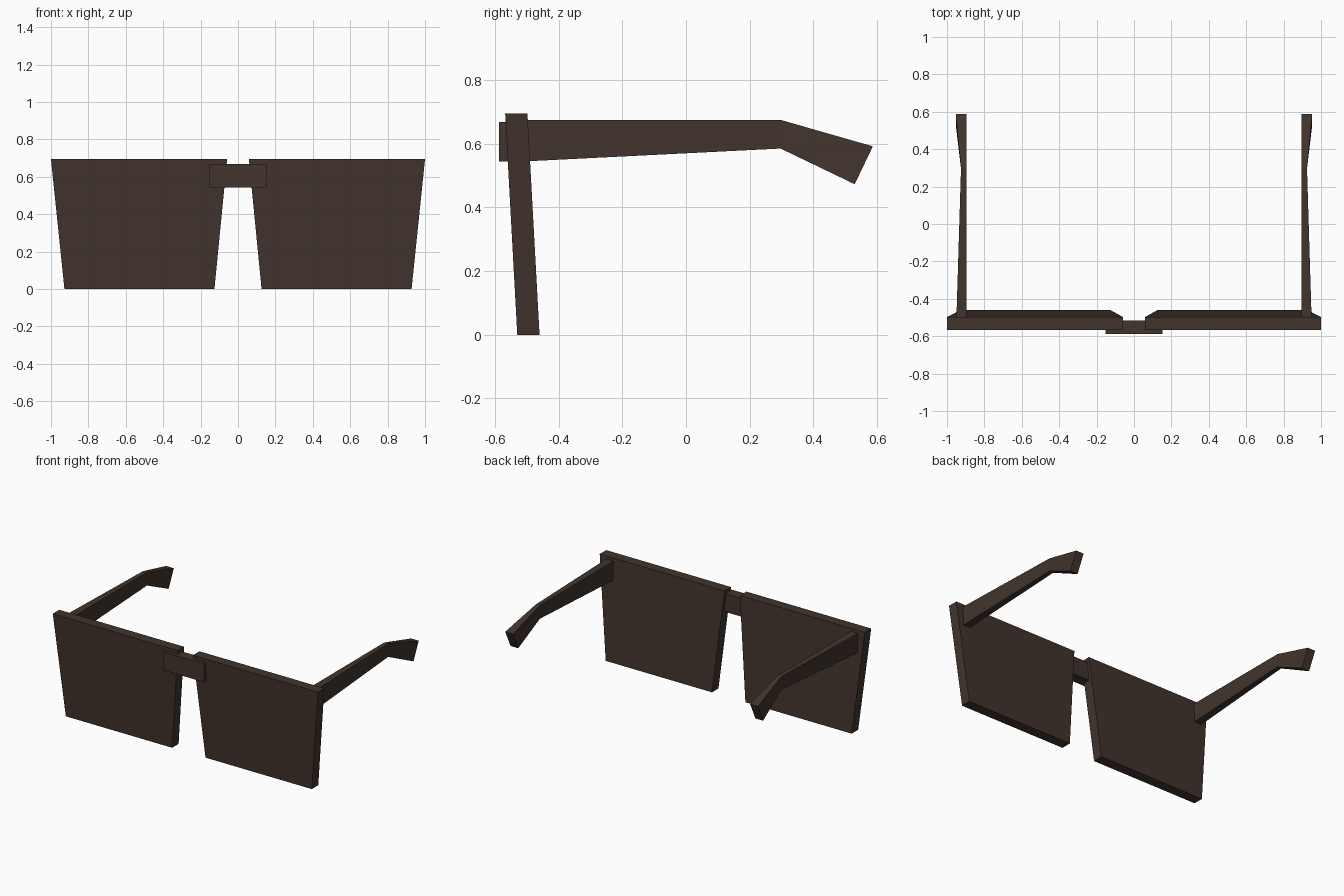
import bpy, bmesh

if "Cube" in bpy.data.objects:
    bpy.data.objects.remove(bpy.data.objects["Cube"])

brown = bpy.data.materials.new("dark brown")
brown.diffuse_color = (0.054, 0.034, 0.026, 1)
brown.use_nodes = True
brown.node_tree.nodes["Principled BSDF"].inputs["Base Color"].default_value = brown.diffuse_color


def loft(name, rings):
    """Solid through four-cornered rings, capped at both ends."""
    bm = bmesh.new()
    loops = [[bm.verts.new(p) for p in ring] for ring in rings]
    for a, b in zip(loops, loops[1:]):
        for i in range(4):
            j = (i + 1) % 4
            bm.faces.new((a[i], a[j], b[j], b[i]))
    bm.faces.new(loops[0])
    bm.faces.new(loops[-1])
    bmesh.ops.recalc_face_normals(bm, faces=bm.faces)
    mesh = bpy.data.meshes.new(name)
    bm.to_mesh(mesh)
    bm.free()
    mesh.materials.append(brown)
    ob = bpy.data.objects.new(name, mesh)
    bpy.context.collection.objects.link(ob)
    return ob


def slab(x0, x1, y0, y1, z):
    return [(x0, y0, z), (x1, y0, z), (x1, y1, z), (x0, y1, z)]


def section(inner, outer, y_top, z_top, y_low, z_low):
    return [(inner, y_top, z_top), (outer, y_top, z_top),
            (outer, y_low, z_low), (inner, y_low, z_low)]


# Tapered lenses, leaning forward at the top
lens = loft("lens", [slab(0.126, 0.928, -0.53, -0.46, 0.0),
                     slab(0.058, 1.0, -0.568, -0.498, 0.695)])

# Temple arms with bent ear ends
arm = loft("temple_arm", [
    section(0.895, 0.95, -0.52, 0.675, -0.52, 0.544),
    section(0.895, 0.925, 0.297, 0.675, 0.297, 0.585),
    section(0.895, 0.953, 0.587, 0.592, 0.53, 0.473)])

# Both sides mirrored across x = 0
for ob in (lens, arm):
    ob.modifiers.new("mirror", 'MIRROR')

# Bridge bar standing slightly proud of the lenses
loft("bridge", [slab(-0.153, 0.153, -0.587, -0.515, 0.544),
                slab(-0.153, 0.153, -0.587, -0.515, 0.668)])
